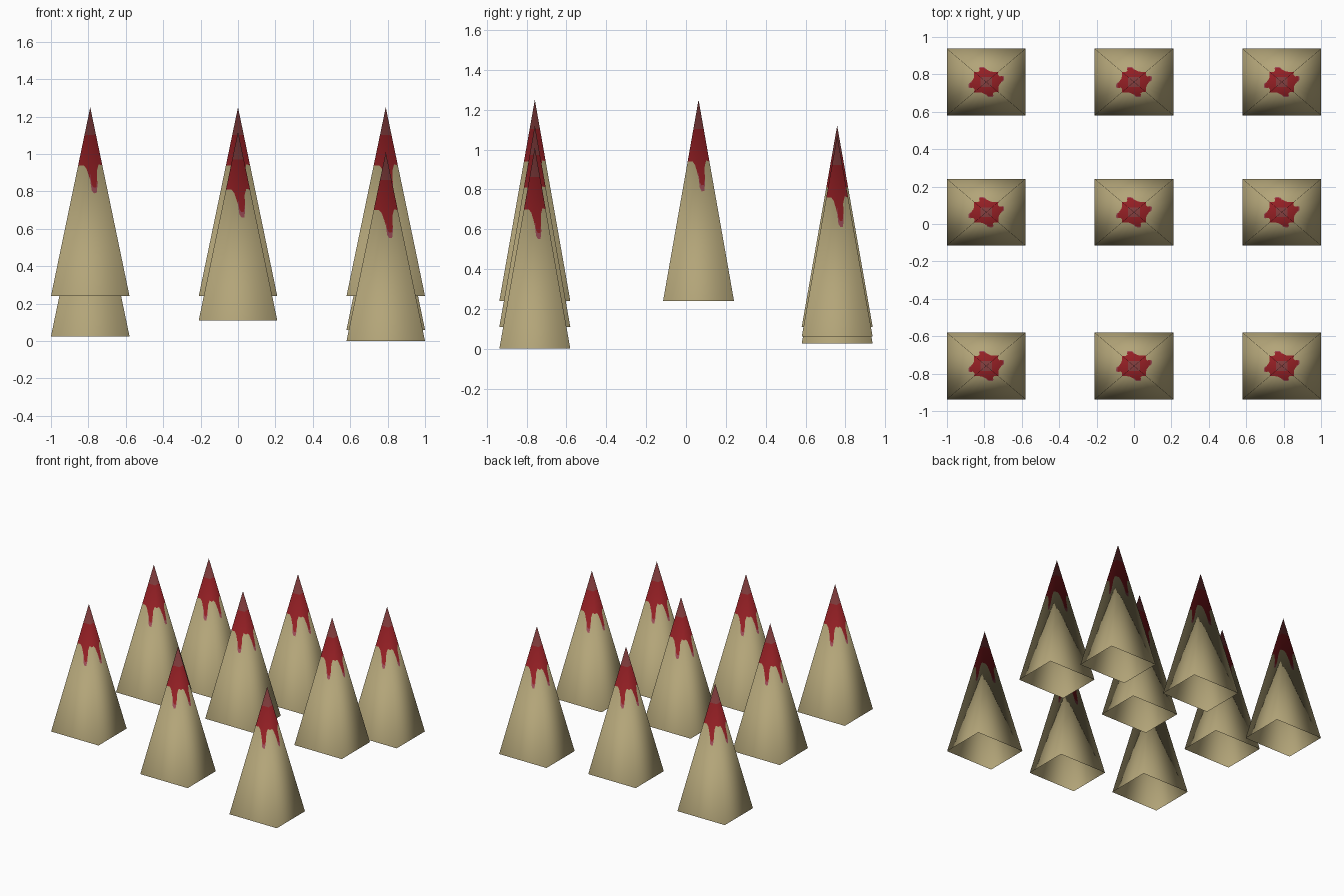
import bpy, bmesh
from mathutils import Vector

if "Cube" in bpy.data.objects:
    bpy.data.objects.remove(bpy.data.objects["Cube"])

HX, HY, H = 0.21, 0.178, 1.01      # half base sizes and height of a spike
TIP = 0.862                        # height where the paler tip starts


def material(name, rgb):
    m = bpy.data.materials.new(name)
    m.diffuse_color = (*rgb, 1)
    m.use_nodes = True
    m.node_tree.nodes["Principled BSDF"].inputs["Base Color"].default_value = m.diffuse_color
    return m


mats = [material("bone_tan", (0.45, 0.375, 0.19)),
        material("dark_red", (0.30, 0.014, 0.018)),
        material("pale_red_tip", (0.24, 0.05, 0.05)),
        material("pink_smear", (0.32, 0.07, 0.09))]

# Lower edge of the red stain on one side: (across -1..1, height)
STAIN = [(-1, .70), (-.55, .70), (-.3, .682), (-.1, .645), (0, .62),
         (.08, .567), (.2, .55), (.36, .552), (.44, .59), (.5, .67),
         (.7, .705), (1, .70)]
CORNERS = [(-1, -1), (1, -1), (1, 1), (-1, 1)]


def spike_mesh():
    bm = bmesh.new()

    def point(k, u, h):
        # point on side k, u across and h up
        left, right = Vector(CORNERS[k]), Vector(CORNERS[(k + 1) % 4])
        p = left.lerp(right, (u + 1) / 2) * (1 - h / H)
        return bm.verts.new((p.x * HX, p.y * HY, h))

    for k in range(4):
        for (u0, b0), (u1, b1) in zip(STAIN, STAIN[1:]):
            rows0 = [0, b0, b0 + .03, TIP]
            rows1 = [0, b1, b1 + .03, TIP]
            drip = max(b0, b1) < 0.63
            for i, mat in enumerate((0, 3 if drip else 1, 1)):
                f = bm.faces.new([point(k, u0, rows0[i]), point(k, u1, rows1[i]),
                                  point(k, u1, rows1[i + 1]), point(k, u0, rows0[i + 1])])
                f.material_index = mat
            f = bm.faces.new([point(k, u0, TIP), point(k, u1, TIP), point(k, 0, H)])
            f.material_index = 2
    bmesh.ops.remove_doubles(bm, verts=bm.verts[:], dist=1e-5)
    for f in bm.faces:
        f.smooth = True
    me = bpy.data.meshes.new("spike")
    bm.to_mesh(me)
    bm.free()
    for m in mats:
        me.materials.append(m)
    # soft rounded shading across the four corners
    normals = []
    for v in me.vertices:
        t = v.co.z / H
        normals.append(Vector((.69 * v.co.x / HX, .69 * v.co.y / HY,
                               .2 * (1 - t) + t)).normalized())
    me.normals_split_custom_set_from_vertices(normals)
    return me


# Three by three field of spikes, each raised to its own height
mesh = spike_mesh()
ROWS = [(-0.759, (0.24, 0.11, 0.0)),
        (0.063, (0.24, 0.24, 0.24)),
        (0.759, (0.025, 0.11, 0.06))]
for r, (y, lifts) in enumerate(ROWS):
    for c, z in enumerate(lifts):
        ob = bpy.data.objects.new(f"spike_{r + 1}_{c + 1}", mesh)
        ob.location = ((c - 1) * 0.79, y, z)
        bpy.context.collection.objects.link(ob)
